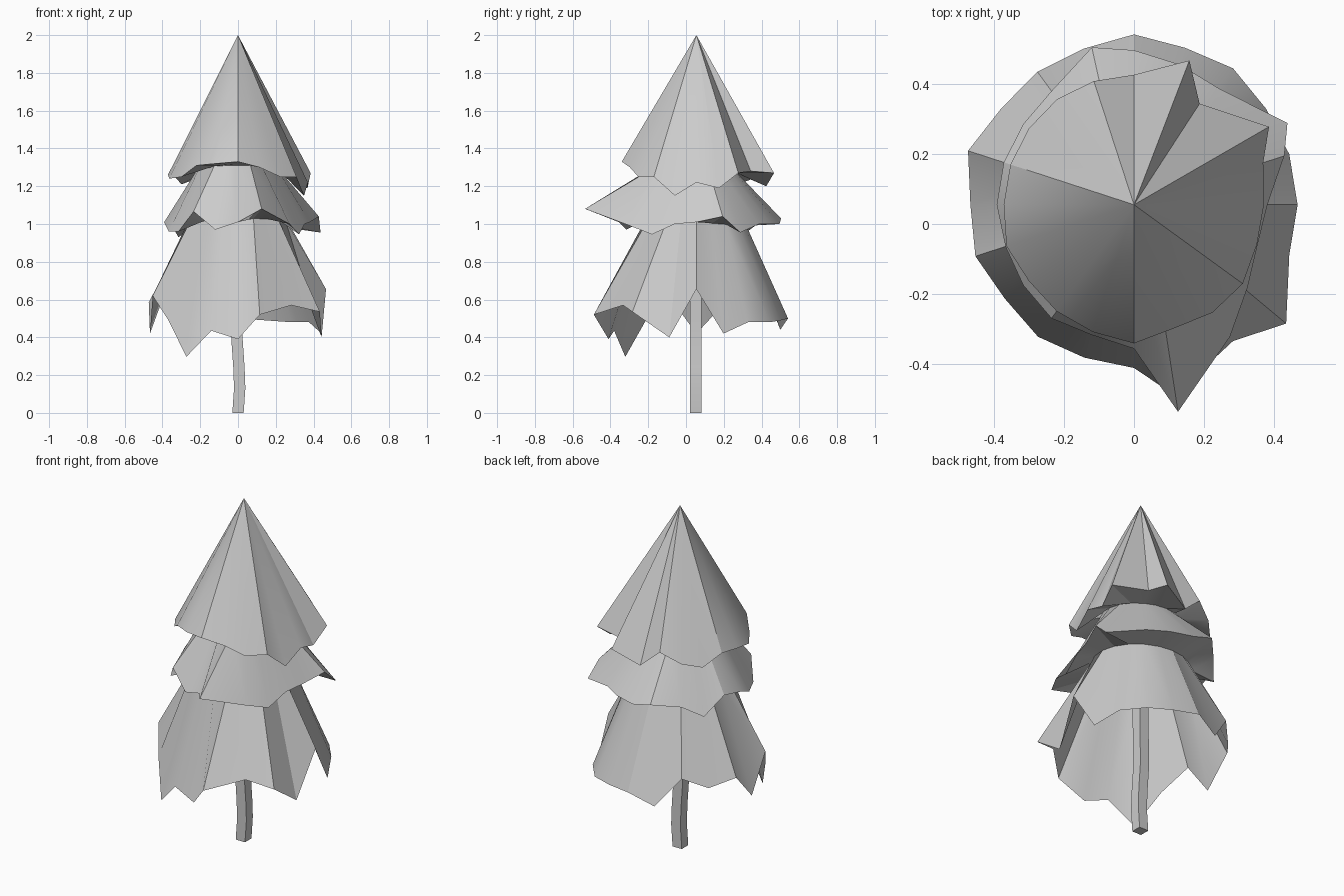
import bpy, bmesh, math

if "Cube" in bpy.data.objects:
    bpy.data.objects.remove(bpy.data.objects["Cube"])

CX, CY, N = 0.0, 0.055, 20

# Jagged hems: radius and height every 18 degrees, counter-clockwise from the front
TOP_R = [.395, .37, .38, .383, .368, .37, .387, .444, .343, .44,
         .37, .37, .372, .37, .37, .371, .382, .37, .375, .381]
TOP_Z = [1.33, 1.3, 1.25, 1.25, 1.15, 1.22, 1.19, 1.27, 1.28, 1.27,
         1.2, 1.3, 1.24, 1.21, 1.27, 1.26, 1.24, 1.25, 1.31, 1.32]
MID_R = [.41, .603, .465, .40, .37, .38, .45, .495, .41, .42,
         .44, .464, .4, .39, .39, .391, .385, .39, .4, .39]
MID_Z = [1.01, 1.08, 1.0, .945, 1.0, 1.01, 1.04, .955, 1.0, 1.0,
         1.0, 1.03, 1.0, .93, 1.03, 1.01, .96, .96, 1.066, .97]
LOW_R = [.465, .555, .48, .55, .465, .466, .465, .465, .48, .47,
         .485, .467, .468, .467, .497, .466, .475, .455, .465, .458]
LOW_Z = [.39, .52, .57, .535, .4, .655, .42, .48, .48, .49,
         .5, .44, .61, .545, .585, .42, .62, .49, .297, .435]


def ring(bm, radii, heights, shift={}):
    """Loop of points; shift turns single points by some degrees."""
    verts = []
    for i, (r, z) in enumerate(zip(radii, heights)):
        a = math.radians(-90 + 360 * i / N + shift.get(i, 0))
        verts.append(bm.verts.new((CX + r * math.cos(a), CY + r * math.sin(a), z)))
    return verts


def neck(bm, r, z):
    """Inner ring between two tiers, a little lower at the back."""
    return ring(bm, [r] * N, [z + .02 * math.cos(math.tau * i / N) for i in range(N)])


def bridge(bm, a, b):
    n = len(a)
    for i in range(n):
        j = (i + 1) % n
        bm.faces.new((a[i], b[i], b[j], a[j]))


def finish(bm, name, angle):
    bmesh.ops.recalc_face_normals(bm, faces=bm.faces[:])
    me = bpy.data.meshes.new(name)
    bm.to_mesh(me)
    bm.free()
    ob = bpy.data.objects.new(name, me)
    bpy.context.collection.objects.link(ob)
    bpy.ops.object.select_all(action='DESELECT')
    ob.select_set(True)
    bpy.context.view_layer.objects.active = ob
    bpy.ops.object.shade_smooth_by_angle(angle=math.radians(angle))
    return ob


# Foliage: one hollow skin zig-zagging from hem to inner neck
bm = bmesh.new()
loops = [ring(bm, TOP_R, TOP_Z, {7: -6, 8: 3, 9: -3}),
         neck(bm, .215, 1.29),
         ring(bm, MID_R, MID_Z, {1: -6, 7: -8, 11: -3}),
         neck(bm, .265, 1.01),
         ring(bm, LOW_R, LOW_Z, {1: -6, 3: -2})]
apex = bm.verts.new((CX, CY, 2.0))
for a, b in zip(loops, loops[1:]):
    bridge(bm, a, b)
for i in range(N):
    bm.faces.new((apex, loops[0][i], loops[0][(i + 1) % N]))
finish(bm, "foliage", 30)

# Trunk: slightly bent square post rising inside the hollow foliage
bm = bmesh.new()
rows = []
for x, z in [(0, 0), (.009, .13), (.005, .24), (-.006, .4), (-.004, .53), (0, .9)]:
    rows.append([bm.verts.new((x + .03 * sx, CY - .003 + .03 * sy, z))
                 for sx, sy in ((-1, -1), (1, -1), (1, 1), (-1, 1))])
for a, b in zip(rows, rows[1:]):
    bridge(bm, a, b)
bm.faces.new(rows[0])
bm.faces.new(rows[-1])
finish(bm, "trunk", 30)
